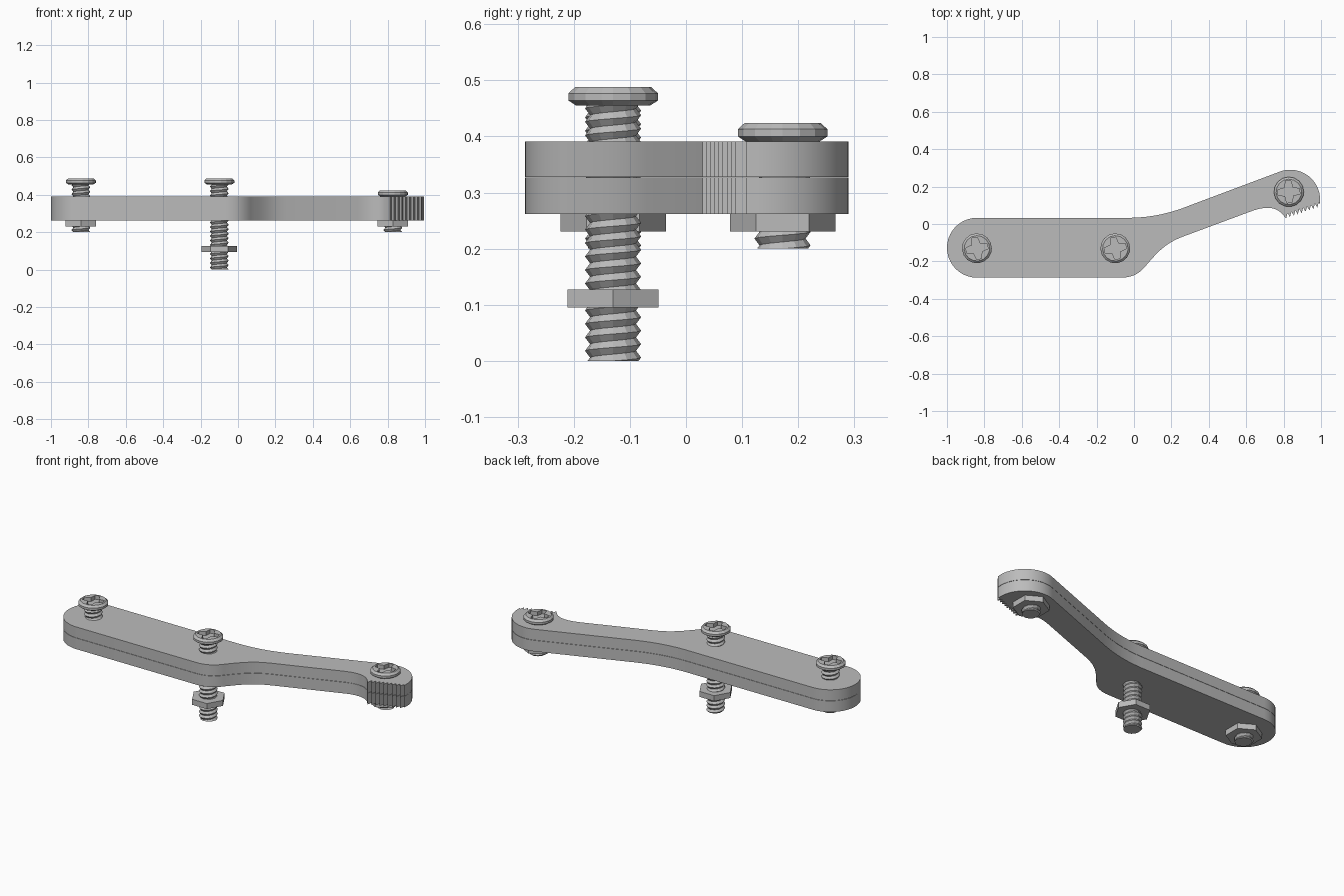
import bpy, bmesh, math
from mathutils import Vector, Matrix
from mathutils.geometry import interpolate_bezier

cube = bpy.data.objects.get("Cube")
if cube:
    bpy.data.objects.remove(cube)

grey = bpy.data.materials.new("plain grey")
grey.use_nodes = True
colour = (0.5, 0.5, 0.5, 1)
grey.diffuse_color = colour
grey.node_tree.nodes["Principled BSDF"].inputs["Base Color"].default_value = colour


def finish(bm, name):
    bmesh.ops.recalc_face_normals(bm, faces=bm.faces)
    mesh = bpy.data.meshes.new(name)
    bm.to_mesh(mesh)
    bm.free()
    obj = bpy.data.objects.new(name, mesh)
    mesh.materials.append(grey)
    bpy.context.collection.objects.link(obj)
    return obj


def extrude(bm, points, z0, z1):
    face = bm.faces.new([bm.verts.new((x, y, z0)) for x, y in points])
    new = bmesh.ops.extrude_face_region(bm, geom=[face])["geom"]
    bmesh.ops.translate(bm, vec=(0, 0, z1 - z0),
                        verts=[v for v in new if isinstance(v, bmesh.types.BMVert)])


def arc(cx, cy, r, a0, a1, n):
    return [(cx + r * math.cos(math.radians(a0 + (a1 - a0) * i / n)),
             cy + r * math.sin(math.radians(a0 + (a1 - a0) * i / n))) for i in range(n + 1)]


def curve(a, b, c, d, n=9):
    pts = interpolate_bezier(*[Vector((*p, 0)) for p in (a, b, c, d)], n)
    return [(p.x, p.y) for p in pts]


# Arm outline, clockwise from the rounded left end
outline = arc(-0.84, -0.127, 0.16, 270, 90, 20)
outline += curve((-0.02, 0.033), (0.1, 0.035), (0.2, 0.06), (0.3, 0.1))
outline += arc(0.835, 0.13, 0.16, 112, -8, 16)
# Serrated jaw edge
start, end, teeth = Vector((0.998, 0.1)), Vector((0.81, 0.035)), 9
for i in range(teeth):
    for t, depth in ((0.2, 0.018), (0.95, -0.006)):
        p = start.lerp(end, (i + t) / teeth)
        outline.append((p.x - depth * 0.33, p.y + depth))
outline += curve((0.8, 0.045), (0.77, 0.085), (0.72, 0.1), (0.64, 0.073))
outline += curve((0.26, -0.068), (0.16, -0.105), (0.12, -0.16), (0.07, -0.215))
outline += curve((0.065, -0.222), (0.03, -0.265), (-0.01, -0.287), (-0.07, -0.287))

# Two stacked plates with a fine parting line
for name, z0, z1 in (("lower_plate", 0.262, 0.3265), ("upper_plate", 0.328, 0.391)):
    bm = bmesh.new()
    extrude(bm, outline, z0, z1)
    plate = finish(bm, name)
    bpy.ops.object.select_all(action="DESELECT")
    plate.select_set(True)
    bpy.context.view_layer.objects.active = plate
    bpy.ops.object.shade_smooth_by_angle(angle=math.radians(25))


def threaded_shaft(name, x, y, z0, z1, pitch=0.024, n=12):
    # Helical rows alternate between root and crest; the last column meets the first two rows up
    bm = bmesh.new()
    rows = int((z1 - z0) / pitch * 2) + 6
    grid = []
    for j in range(rows):
        r = 0.05 if j % 2 else 0.041
        grid.append([bm.verts.new((x + r * math.cos(math.tau * i / n),
                                   y + r * math.sin(math.tau * i / n),
                                   z0 + (j - 3 + 2 * i / n) * pitch / 2)) for i in range(n)])
    for j in range(rows - 3):
        for i in range(n):
            a, b = ((grid[j][i + 1], grid[j + 1][i + 1]) if i < n - 1
                    else (grid[j + 2][0], grid[j + 3][0]))
            bm.faces.new((grid[j][i], a, b, grid[j + 1][i]))
    for z, direction in ((z0, -1), (z1, 1)):
        bmesh.ops.bisect_plane(bm, geom=bm.verts[:] + bm.edges[:] + bm.faces[:],
                               plane_co=(0, 0, z), plane_no=(0, 0, direction), clear_outer=True)
    bmesh.ops.holes_fill(bm, edges=[e for e in bm.edges if e.is_boundary])
    finish(bm, name)


def screw_head(name, x, y, z, turn):
    bm = bmesh.new()
    rings = []
    for r, h in ((0.066, 0), (0.08, 0.009), (0.08, 0.022), (0.068, 0.033)):
        rings.append([bm.verts.new((x + px, y + py, z + h)) for px, py in arc(0, 0, r, 0, 345, 15)])
    for low, high in zip(rings, rings[1:]):
        for i in range(len(low)):
            bm.faces.new((low[i - 1], low[i], high[i], high[i - 1]))
    bm.faces.new(rings[0])
    bm.faces.new(rings[-1])
    head = finish(bm, name)

    # Cross recess
    bm = bmesh.new()
    cross = []
    for k in range(4):
        for px, py in ((0.058, -0.014), (0.058, 0.014), (0.022, 0.022)):
            a = math.radians(turn + 90 * k)
            cross.append((x + px * math.cos(a) - py * math.sin(a),
                          y + px * math.sin(a) + py * math.cos(a)))
    extrude(bm, cross, z + 0.01, z + 0.06)
    cutter = finish(bm, name + "_cutter")
    cut = head.modifiers.new("cross recess", "BOOLEAN")
    cut.operation, cut.solver, cut.object = "DIFFERENCE", "EXACT", cutter
    bpy.context.view_layer.objects.active = head
    bpy.ops.object.modifier_apply(modifier=cut.name)
    bpy.data.objects.remove(cutter)


def hex_nut(name, x, y, z0, turn):
    bm = bmesh.new()
    extrude(bm, arc(x, y, 0.094, turn, turn + 300, 5), z0, z0 + 0.032)
    finish(bm, name)


# name, x, y, shaft bottom, head bottom, nut bottom, nut turn, recess turn
for name, x, y, bottom, head, nut, nut_turn, turn in (
        ("left_end", -0.84, -0.13, 0.2, 0.455, 0.231, 30, 12),
        ("middle", -0.1, -0.13, 0.0, 0.455, 0.095, 0, 12),
        ("jaw", 0.828, 0.172, 0.2, 0.391, 0.231, 30, 3)):
    threaded_shaft(name + "_screw_shaft", x, y, bottom, head + 0.004)
    screw_head(name + "_screw_head", x, y, head, turn)
    hex_nut(name + "_nut", x, y, nut, nut_turn)
